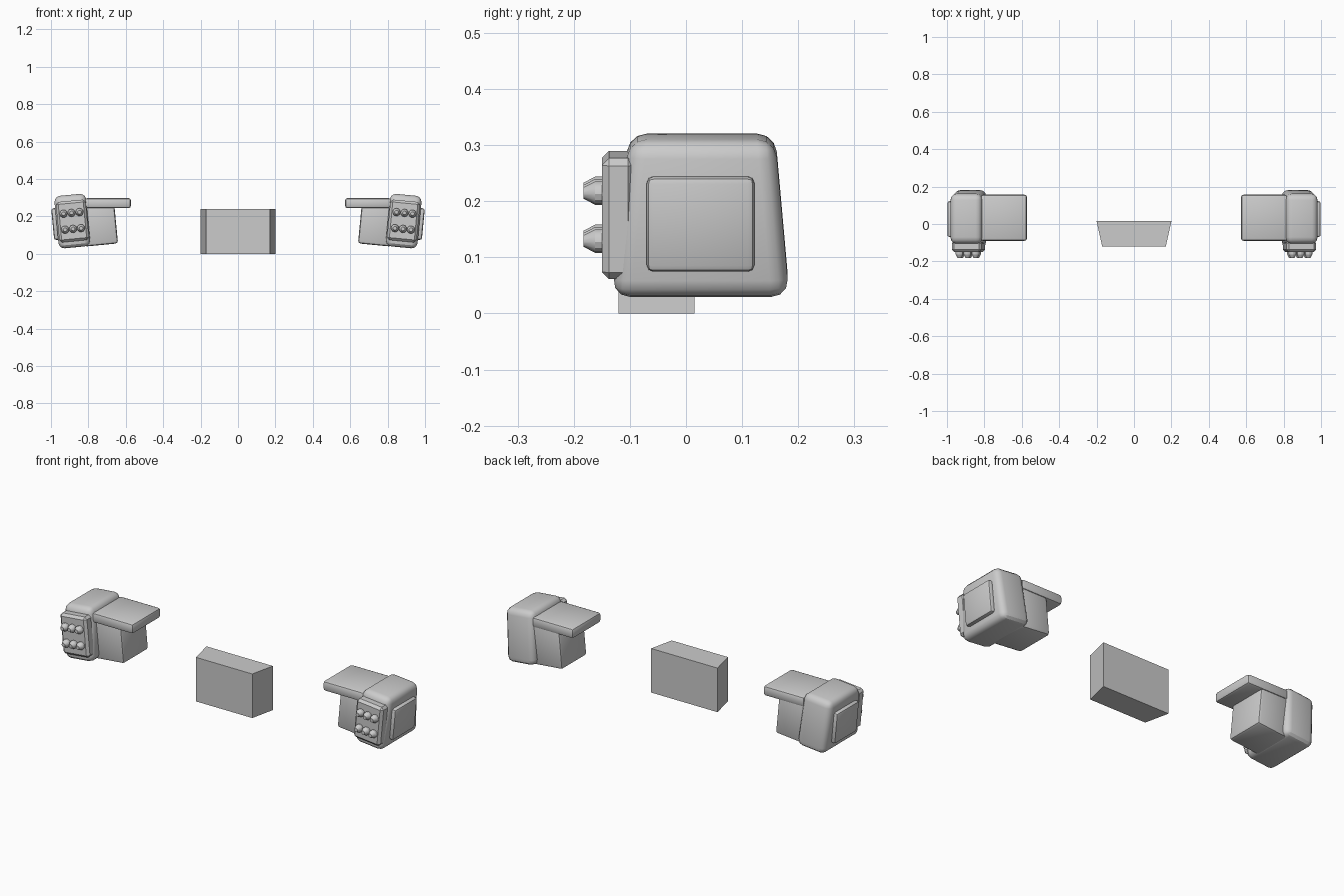
import bpy
import bmesh
from math import radians
from mathutils import Matrix, Vector

if "Cube" in bpy.data.objects:
    bpy.data.objects.remove(bpy.data.objects["Cube"], do_unlink=True)

grey = bpy.data.materials.new("light_grey")
grey.use_nodes = True
colour = (0.6, 0.6, 0.6, 1)
grey.diffuse_color = colour
grey.node_tree.nodes["Principled BSDF"].inputs["Base Color"].default_value = colour

# Each pod leans outward at the top
LEAN = Matrix.Translation((0.886, 0, 0.175)) @ Matrix.Rotation(radians(5.5), 4, "Y")


def finish(name, bm, matrix=None, mirrored=True):
    if matrix:
        bm.transform(matrix)
    bmesh.ops.recalc_face_normals(bm, faces=bm.faces)
    mesh = bpy.data.meshes.new(name)
    bm.to_mesh(mesh)
    bm.free()
    mesh.materials.append(grey)
    obj = bpy.data.objects.new(name, mesh)
    bpy.context.collection.objects.link(obj)
    bpy.ops.object.select_all(action="DESELECT")
    obj.select_set(True)
    bpy.context.view_layer.objects.active = obj
    bpy.ops.object.shade_smooth_by_angle(angle=radians(30))
    if mirrored:
        obj.modifiers.new("Mirror", "MIRROR").use_mirror_merge = False
    return obj


def box(low, high, bevel=0, segments=1, adjust=None):
    """Box between two corners, optionally reshaped, then bevelled."""
    bm = bmesh.new()
    bmesh.ops.create_cube(bm, size=1)
    low, high = Vector(low), Vector(high)
    for v in bm.verts:
        v.co = (low + high) / 2 + v.co * (high - low)
        if adjust:
            adjust(v.co)
    if bevel:
        bmesh.ops.bevel(bm, geom=bm.edges[:], offset=bevel, segments=segments,
                        profile=0.5, affect="EDGES", clamp_overlap=True)
    return bm


# Centre block, wider at the back
def narrow_front(co):
    if co.y < 0:
        co.x *= 0.85


finish("centre_block", box((-0.2, -0.12, 0), (0.2, 0.015, 0.24), adjust=narrow_front),
       mirrored=False)


# Outer housing, narrower at the top
def narrow_top(co):
    if co.z > 0:
        co.y -= 0.025 if co.y > 0 else -0.03


finish("outer_housing", box((-0.085, -0.132, -0.141), (0.085, 0.184, 0.141), 0.032, 3,
                            narrow_top), LEAN)

# Raised plates on the outer side and the front
finish("side_plate", box((0.07, -0.07, -0.092), (0.106, 0.122, 0.078), 0.012, 2), LEAN)
finish("front_plate", box((-0.081, -0.15, -0.108), (0.079, -0.09, 0.109), 0.013, 1), LEAN)

# Two rows of three tapered buttons
buttons = bmesh.new()
for x in (-0.043, 0, 0.043):
    for z in (-0.042, 0.044):
        for y, depth, r1, r2 in ((-0.154, 0.016, 0.021, 0.021), (-0.1725, 0.021, 0.021, 0.01)):
            place = Matrix.Translation((x, y, z)) @ Matrix.Rotation(radians(90), 4, "X")
            bmesh.ops.create_cone(buttons, cap_ends=True, segments=12, radius1=r1,
                                  radius2=r2, depth=depth, matrix=place)
finish("buttons", buttons, LEAN)

# Inner block under the armrest slab
finish("inner_block", box((-0.232, -0.067, -0.142), (-0.05, 0.15, 0.09), 0.014, 2), LEAN)
finish("top_slab", box((0.572, -0.09, 0.244), (0.82, 0.157, 0.298), 0.014, 2))
